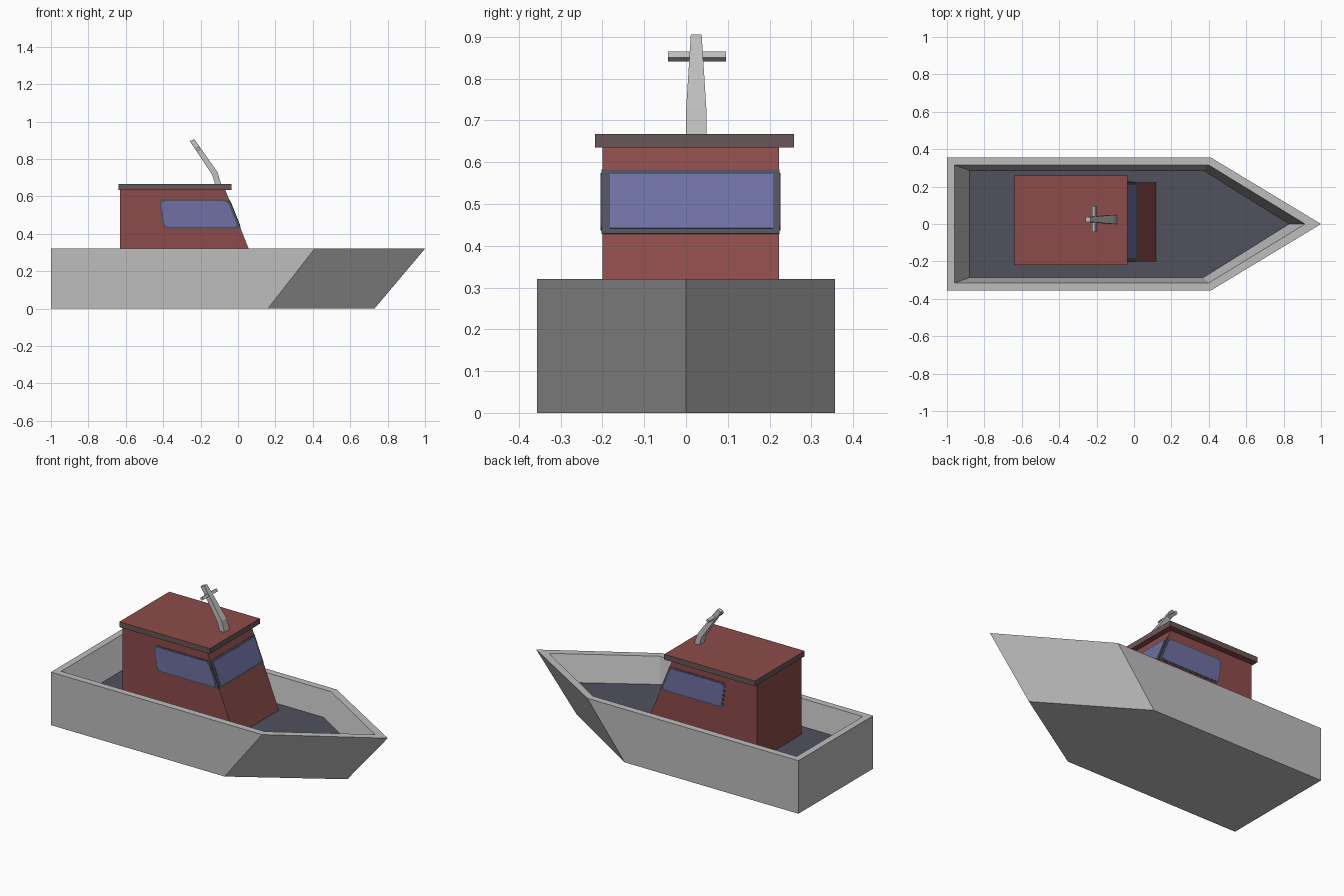
import bpy, bmesh, math
from mathutils import Vector

if "Cube" in bpy.data.objects:
    bpy.data.objects.remove(bpy.data.objects["Cube"])


def material(name, rgb):
    m = bpy.data.materials.new(name)
    m.diffuse_color = (*rgb, 1)
    m.use_nodes = True
    m.node_tree.nodes["Principled BSDF"].inputs["Base Color"].default_value = m.diffuse_color
    return m


GREY = material("light_grey", (0.51, 0.51, 0.51))
SLATE = material("dark_slate", (0.08, 0.082, 0.107))
RED = material("brick_red", (0.26, 0.072, 0.069))
TRIM = material("brown_trim", (0.14, 0.095, 0.095))
GLASS = material("window_blue", (0.16, 0.16, 0.37))


def loft(name, loops, mats, rule=None):
    """Skin matching loops of points, cap both ends, colour faces by a rule."""
    bm = bmesh.new()
    rings = [[bm.verts.new(p) for p in loop] for loop in loops]
    n = len(rings[0])
    for a, b in zip(rings, rings[1:]):
        for i in range(n):
            j = (i + 1) % n
            bm.faces.new((a[i], a[j], b[j], b[i]))
    bm.faces.new(rings[0])
    bm.faces.new(rings[-1])
    bmesh.ops.recalc_face_normals(bm, faces=bm.faces)
    bm.normal_update()
    if rule:
        for f in bm.faces:
            f.material_index = rule(f)
    me = bpy.data.meshes.new(name)
    bm.to_mesh(me)
    bm.free()
    for m in mats:
        me.materials.append(m)
    ob = bpy.data.objects.new(name, me)
    bpy.context.collection.objects.link(ob)
    return ob


def prism(name, pts, offset, mat):
    pts = [Vector(p) for p in pts]
    return loft(name, [pts, [p + Vector(offset) for p in pts]], [mat])


def rounded(pts, radii, steps=3):
    """Round the corners of a 2D polygon with small curves."""
    out = []
    for i, (p, r) in enumerate(zip(pts, radii)):
        p, a, b = Vector(p), Vector(pts[i - 1]), Vector(pts[(i + 1) % len(pts)])
        if r == 0:
            out.append(p)
            continue
        s, e = p + (a - p).normalized() * r, p + (b - p).normalized() * r
        for k in range(steps + 1):
            t = k / steps
            out.append(s * (1 - t) ** 2 + p * 2 * t * (1 - t) + e * t * t)
    return out


# Hull: bottom, outer rim, inner rim and sunken deck
DECK = 0.168


def boat_ring(stern, shoulder, tip, half, z):
    return [(stern, -half, z), (shoulder, -half, z), (tip, 0, z),
            (shoulder, half, z), (stern, half, z)]


loft("hull", [boat_ring(-1, 0.16, 0.73, 0.356, 0),
              boat_ring(-1, 0.41, 1.0, 0.356, 0.32),
              boat_ring(-0.96, 0.40, 0.915, 0.315, 0.32),
              boat_ring(-0.88, 0.37, 0.83, 0.287, DECK)],
     [GREY, SLATE],
     lambda f: int(all(abs(v.co.z - DECK) < 1e-4 for v in f.verts)))

# Cabin with raked front
Y0, Y1 = -0.2, 0.222


def rake(z):
    return 0.184 - 0.397 * z


prism("cabin", [(-0.63, Y0, DECK), (rake(DECK), Y0, DECK),
                (rake(0.64), Y0, 0.64), (-0.63, Y0, 0.64)],
      (0, Y1 - Y0, 0), RED)

# Roof slab: red faces, brown edge
loft("roof", [[(-0.64, -0.218, z), (-0.035, -0.218, z),
               (-0.035, 0.258, z), (-0.64, 0.258, z)] for z in (0.635, 0.667)],
     [RED, TRIM], lambda f: int(abs(f.normal.z) < 0.5))

# Side windows: frame plate and glass plate on both sides
frame = rounded([(-0.402, 0.428), (rake(0.428), 0.428),
                 (rake(0.582), 0.582), (-0.421, 0.582)], [0.025, 0, 0, 0.025])
pane = rounded([(-0.393, 0.437), (rake(0.437) - 0.012, 0.437),
                (rake(0.574) - 0.012, 0.574), (-0.412, 0.574)], [0.025] * 4)
for side, y, s in (("front", Y0, -1), ("back", Y1, 1)):
    prism(side + "_window_frame", [(p.x, y, p.y) for p in frame], (0, s * 0.002, 0), SLATE)
    prism(side + "_window_glass", [(p.x, y, p.y) for p in pane], (0, s * 0.004, 0), GLASS)

# Windscreen on the raked face
out = Vector((1, 0, 0.397)).normalized()
for name, ya, yb, za, zb, t, m in (
        ("windscreen_frame", Y0, Y1, 0.428, 0.582, 0.002, SLATE),
        ("windscreen_glass", Y0 + 0.018, Y1 - 0.014, 0.441, 0.57, 0.004, GLASS)):
    prism(name, [(rake(z), y, z) for y, z in ((ya, za), (yb, za), (yb, zb), (ya, zb))],
          out * t, m)

# Mast: bent, tapering bar leaning aft
MY = 0.0245
loft("mast", [[(xa, MY - w, za), (xb, MY - w, zb), (xb, MY + w, zb), (xa, MY + w, za)]
              for xa, za, xb, zb, w in ((-0.122, 0.66, -0.088, 0.66, 0.025),
                                        (-0.137, 0.714, -0.110, 0.73, 0.024),
                                        (-0.258, 0.895, -0.233, 0.905, 0.013))],
     [GREY])

# Crossbar: square bar turned to match the mast
bar = []
for k in range(4):
    a = math.radians(45 + 90 * k + 34.5)
    bar.append((-0.212 + 0.0125 * math.cos(a), MY + 0.002 - 0.069, 0.853 + 0.0125 * math.sin(a)))
prism("crossbar", bar, (0, 0.138, 0), GREY)
